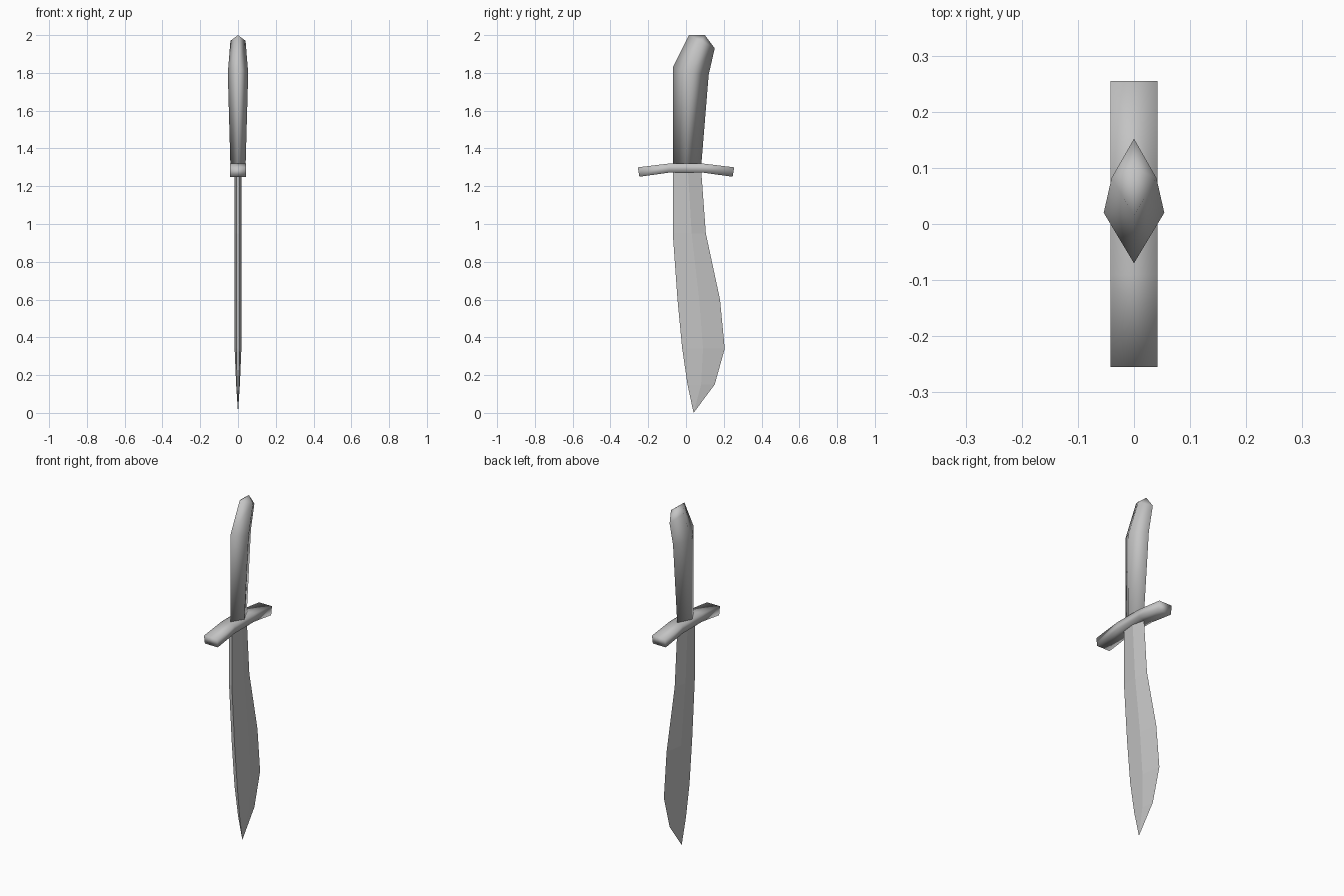
import bpy, bmesh

if "Cube" in bpy.data.objects:
    bpy.data.objects.remove(bpy.data.objects["Cube"])

steel = bpy.data.materials.new("plain_grey")
steel.diffuse_color = (0.55, 0.55, 0.55, 1)
steel.use_nodes = True
steel.node_tree.nodes["Principled BSDF"].inputs["Base Color"].default_value = steel.diffuse_color


def loft(name, rings, tip=None, top=None, smooth=False):
    """Skin equal-sized rings of points; optionally close each end to a point."""
    bm = bmesh.new()
    loops = [[bm.verts.new(p) for p in ring] for ring in rings]
    n = len(loops[0])
    for a, b in zip(loops, loops[1:]):
        for i in range(n):
            j = (i + 1) % n
            bm.faces.new((a[i], a[j], b[j], b[i]))
    for loop, point in ((loops[0], top), (loops[-1], tip)):
        if point:
            v = bm.verts.new(point)
            for i in range(n):
                bm.faces.new((loop[i], loop[(i + 1) % n], v))
        else:
            bm.faces.new(loop)
    bmesh.ops.recalc_face_normals(bm, faces=bm.faces)
    for f in bm.faces:
        f.smooth = smooth
    mesh = bpy.data.meshes.new(name)
    bm.to_mesh(mesh)
    bm.free()
    mesh.materials.append(steel)
    obj = bpy.data.objects.new(name, mesh)
    bpy.context.collection.objects.link(obj)
    return obj


# Blade: narrow flat spine, side ridge, sharp curved edge (z, spine, ridge, edge, thickness)
sections = [
    (1.29, -0.07, 0.01, 0.08, 0.018),
    (0.95, -0.07, 0.03, 0.105, 0.018),
    (0.60, -0.045, 0.07, 0.18, 0.018),
    (0.34, -0.02, 0.09, 0.205, 0.018),
    (0.15, 0.008, 0.08, 0.152, 0.010),
]
loft("blade",
     [[(-t * 0.5, s, z), (t * 0.5, s, z), (t, r, z), (0, e, z), (-t, r, z)]
      for z, s, r, e, t in sections],
     tip=(0, 0.04, 0.0))

# Handle: diamond section, as (front y, z), (half width, y, z), (back y, z)
grips = [
    ((-0.07, 1.30), (0.04, 0.0, 1.30), (0.08, 1.30)),
    ((-0.07, 1.83), (0.054, 0.02, 1.80), (0.12, 1.79)),
    ((0.015, 2.0), (0.04, 0.082, 1.97), (0.152, 1.93)),
]
loft("handle",
     [[(0, *f), (w, y, z), (0, *b), (-w, y, z)] for f, (w, y, z), b in grips],
     tip=(0, 0.10, 2.0), smooth=True)

# Crossguard: bar with drooping ends (top y, top z, bottom y, bottom z)
bar = [(-0.255, 1.30, -0.247, 1.25), (-0.09, 1.32, -0.09, 1.272),
       (0.09, 1.32, 0.09, 1.272), (0.255, 1.30, 0.247, 1.25)]
w = 0.042
loft("crossguard",
     [[(-w, yb, zb), (w, yb, zb), (w, yt, zt), (-w, yt, zt)] for yt, zt, yb, zb in bar],
     smooth=True)
